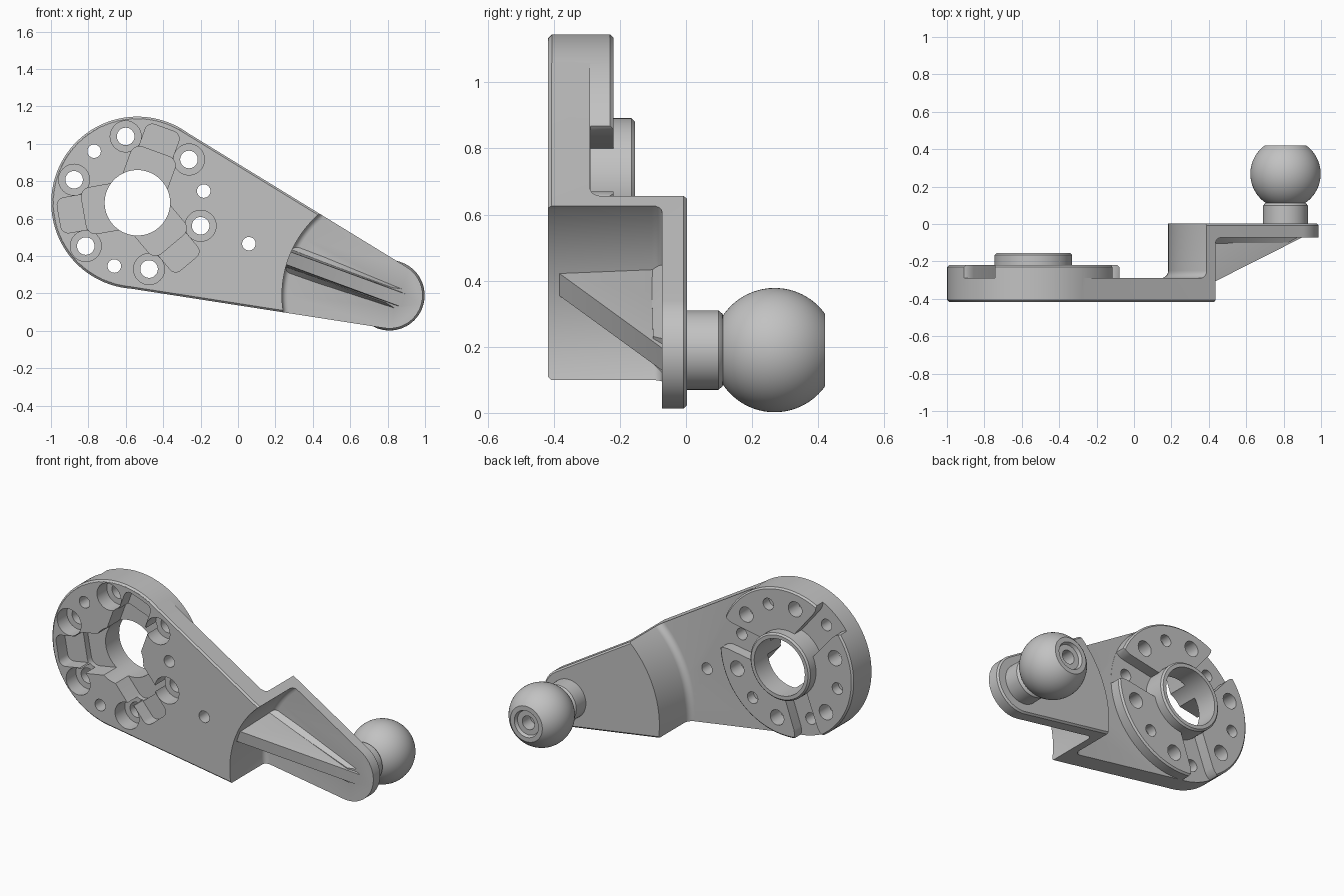
import bpy, bmesh, math
from mathutils import Vector

if "Cube" in bpy.data.objects:
    bpy.data.objects.remove(bpy.data.objects["Cube"])

HUB = Vector((-0.538, 0.685))    # large end centre (x, z)
END = Vector((0.81, 0.19))       # ball end centre (x, z)
R_HUB, R_END = 0.459, 0.177
FRONT, STEP, BACK = -0.417, -0.29, 0.003
AXIS = (END - HUB).normalized()

grey = bpy.data.materials.new("steel_grey")
grey.diffuse_color = (0.54, 0.54, 0.54, 1)
grey.use_nodes = True
grey.node_tree.nodes["Principled BSDF"].inputs["Base Color"].default_value = grey.diffuse_color


def polar(c, r, deg):
    a = math.radians(deg)
    return Vector((c.x + r * math.cos(a), c.y + r * math.sin(a)))


def circle(c, r, n=64):
    return [polar(c, r, 360 * i / n) for i in range(n)]


def finish(name, bm):
    bmesh.ops.recalc_face_normals(bm, faces=bm.faces)
    me = bpy.data.meshes.new(name)
    bm.to_mesh(me)
    bm.free()
    me.materials.append(grey)
    ob = bpy.data.objects.new(name, me)
    bpy.context.collection.objects.link(ob)
    return ob


def prism(name, pts, y0, y1, bevel0=0, bevel1=0, seg=1):
    """Outline in x-z pulled along y, with optional bevels on the two rims."""
    bm = bmesh.new()
    a = [bm.verts.new((p.x, y0, p.y)) for p in pts]
    b = [bm.verts.new((p.x, y1, p.y)) for p in pts]
    bm.faces.new(a)
    bm.faces.new(b)
    n = len(pts)
    for i in range(n):
        j = (i + 1) % n
        bm.faces.new((a[i], a[j], b[j], b[i]))
    bmesh.ops.recalc_face_normals(bm, faces=bm.faces)
    for y, w in ((y0, bevel0), (y1, bevel1)):
        if w:
            rim = [e for e in bm.edges if all(abs(v.co.y - y) < 1e-5 for v in e.verts)]
            bmesh.ops.bevel(bm, geom=rim, offset=w, segments=seg, profile=0.5, affect='EDGES')
    return finish(name, bm)


def lathe(name, prof, c, steps=64):
    """Profile of (radius, y) turned about a y axis through c."""
    bm = bmesh.new()
    vs = [bm.verts.new((c.x + r, y, c.y)) for r, y in prof]
    es = [bm.edges.new(p) for p in zip(vs, vs[1:])]
    bmesh.ops.spin(bm, geom=vs + es, cent=(c.x, 0, c.y), axis=(0, 1, 0),
                   angle=math.tau, steps=steps, use_duplicate=False)
    bmesh.ops.remove_doubles(bm, verts=bm.verts, dist=1e-5)
    return finish(name, bm)


def wedge(name, stations):
    """Convex bar along the arm axis from (distance, y, half width) stations."""
    side = Vector((-AXIS.y, AXIS.x))
    bm = bmesh.new()
    vs = []
    for s, y, w in stations:
        for k in (-1, 1):
            p = END - AXIS * s + side * (k * w)
            vs.append(bm.verts.new((p.x, y, p.y)))
    bmesh.ops.convex_hull(bm, input=vs)
    return finish(name, bm)


def combine(ob, other, op):
    m = ob.modifiers.new(op, 'BOOLEAN')
    m.operation, m.solver, m.object = op, 'EXACT', other
    bpy.context.view_layer.objects.active = ob
    bpy.ops.object.modifier_apply(modifier=m.name)
    bpy.data.objects.remove(other)


def cut(ob, other):
    combine(ob, other, 'DIFFERENCE')


def add(ob, other):
    combine(ob, other, 'UNION')


def hole(ob, c, r, y0, y1, n=32):
    cut(ob, prism("hole_cutter", circle(c, r, n), y0, y1))


def radial(deg, half):
    """Symmetric outline about a ray from the hub; half lists (distance, half width)."""
    u = polar(Vector((0, 0)), 1, deg)
    v = Vector((-u.y, u.x))
    return [HUB + u * s - v * w for s, w in half] + [HUB + u * s + v * w for s, w in reversed(half)]


def rounded(r0, r1, w, c):
    """Half outline of a bar with rounded outer corners."""
    arc = [math.radians(15 * k) for k in range(7)]
    return [(r0, w)] + [(r1 - c + c * math.sin(a), w - c + c * math.cos(a)) for a in arc]


# Arm outline: two arcs joined by tangent lines
tilt = math.degrees(math.atan2(AXIS.y, AXIS.x))
half = math.degrees(math.acos((R_HUB - R_END) / (END - HUB).length))
outline = [polar(HUB, R_HUB, tilt + half + (360 - 2 * half) * i / 72) for i in range(73)]
outline += [polar(END, R_END, tilt - half + 2 * half * i / 36) for i in range(37)]
arm = prism("arm", outline, FRONT, BACK, 0.01, 0.01)

# Offset step: hollow below the ball end, and clear away behind the hub end
cut(arm, prism("pocket_cutter", circle(END, 0.575, 128), -0.6, -0.073, 0, 0.03, 4))
clear = prism("clear_cutter", circle(END, 3, 64), STEP, 0.3)
R_STEP, FIL = 0.628, 0.04
core = [(0, -0.32), (R_STEP + FIL, -0.32)]
for i in range(7):
    a = math.radians(15 * i)
    core.append((R_STEP + FIL * (1 - math.sin(a)), STEP + FIL * (1 - math.cos(a))))
core += [(R_STEP, 0.5), (0, 0.5)]
cut(clear, lathe("core_cutter", core, END, 128))
cut(arm, clear)

# Stiffening rib with a spread foot
add(arm, wedge("rib", ((0.6, -0.395, 0.036), (0.6, -0.04, 0.052),
                       (-0.09, -0.068, 0.036), (-0.09, -0.04, 0.04))))
add(arm, wedge("rib_foot", ((0.59, -0.105, 0.046), (0.59, -0.06, 0.085),
                            (0.0, -0.1, 0.044), (-0.07, -0.06, 0.06))))

# Raised rear disc split by three flared slots
disc = prism("disc", circle(HUB, 0.4605, 128), FRONT + 0.001, -0.22, 0.01, 0.01)
add(arm, disc)
slot = [(0.1, 0.082), (0.395, 0.086), (0.42, 0.09), (0.44, 0.1), (0.455, 0.115), (0.47, 0.14)]
for deg in (10, 130, 250):
    cut(arm, prism("slot_cutter", radial(deg, slot), STEP + 0.001, -0.1))

# Hub collar and bore
add(arm, prism("collar", circle(HUB, 0.207), -0.35, -0.155, 0, 0.01))
hole(arm, HUB, 0.175, -0.6, 0.1, 64)

# Stepped front recesses, bolt holes with counterbores, small holes
for k in range(3):
    d = 120 * k
    cut(arm, prism("lobe_cutter", radial(70 + d, rounded(0.08, 0.29, 0.125, 0.05)), -0.6, -0.29))
    cut(arm, prism("recess_cutter", radial(70 + d, rounded(0.2, 0.425, 0.095, 0.04)), -0.6, -0.33))
    hole(arm, polar(HUB, 0.36, 70 + d), 0.036, -0.28, 0.0)
    hole(arm, polar(HUB, 0.36, 10 + d), 0.036, -0.6, 0.0)
    for b in (40, 100):
        c = polar(HUB, 0.36, b + d)
        hole(arm, c, 0.083, -0.6, -0.32)
        hole(arm, c, 0.047, -0.6, 0.0)
hole(arm, HUB + AXIS * 0.635, 0.036, -0.6, 0.0)

# Ball stud: turned neck, flattened ball and drive recess
R, CY = 0.188, 0.268
prof = [(0, -0.02), (0.12, -0.02), (0.12, 0.098), (0.11, 0.11)]
a0, a1 = math.asin(-0.156 / R), math.asin(0.152 / R)
for i in range(25):
    a = a0 + (a1 - a0) * i / 24
    prof.append((R * math.cos(a), CY + R * math.sin(a)))
prof += [(0.083, 0.42), (0.075, 0.40), (0.042, 0.40), (0.042, 0.32), (0, 0.32)]
stud = lathe("ball_stud", prof, END)

# Smooth curved surfaces, keep edges crisp
bpy.ops.object.select_all(action='DESELECT')
for ob in (arm, stud):
    ob.select_set(True)
bpy.context.view_layer.objects.active = arm
bpy.ops.object.shade_smooth_by_angle(angle=math.radians(30))
